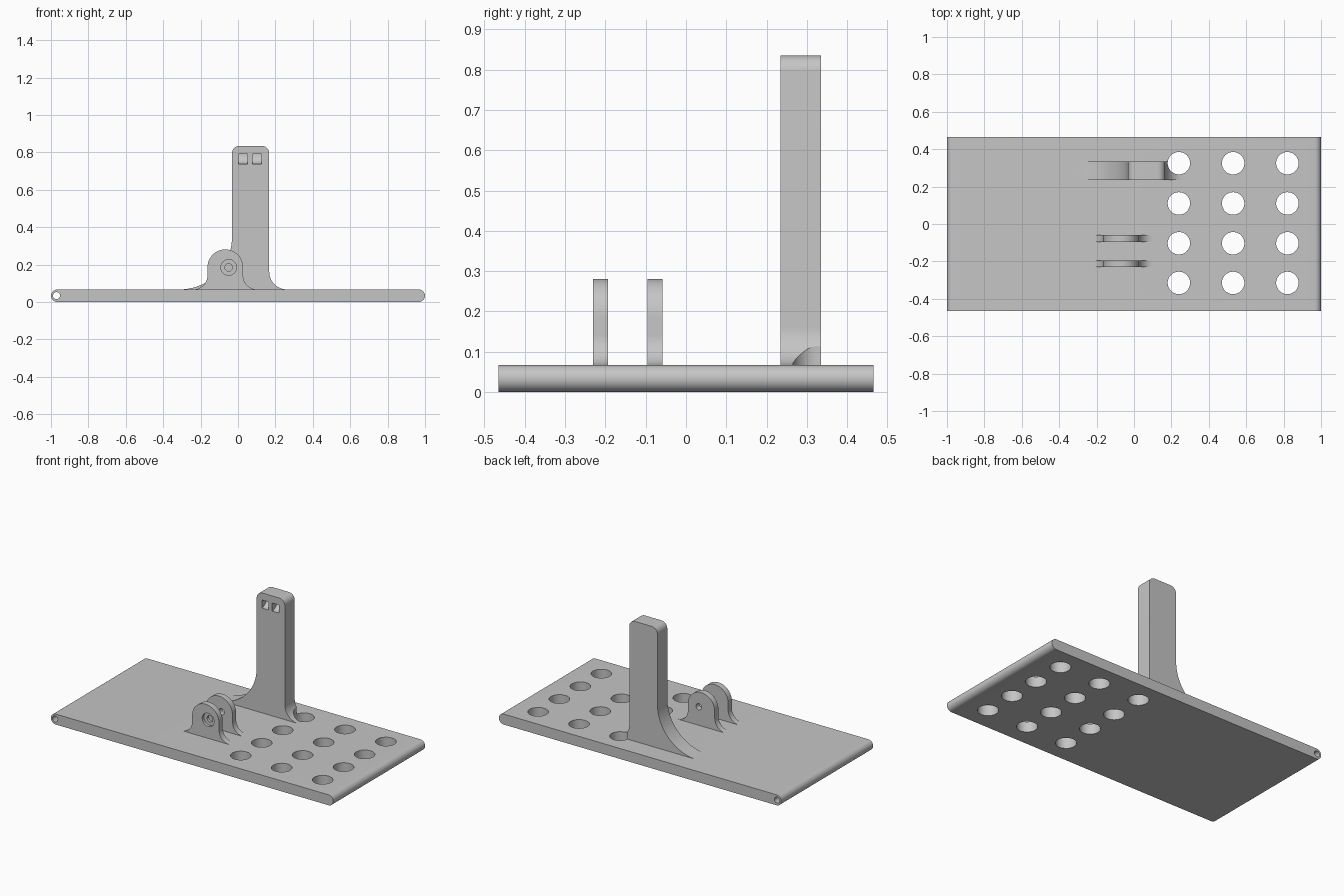
import bpy, bmesh, math

if "Cube" in bpy.data.objects:
    bpy.data.objects.remove(bpy.data.objects["Cube"])

grey = bpy.data.materials.new("light grey")
grey.diffuse_color = (0.56, 0.56, 0.56, 1)
grey.use_nodes = True
grey.node_tree.nodes["Principled BSDF"].inputs["Base Color"].default_value = grey.diffuse_color
TOP = 0.067      # upper face of the base plate
SINK = 0.05      # parts reach a little into the plate


def arc(cx, cz, r, a0, a1, n=16):
    """Points on an arc, angles in degrees."""
    steps = [math.radians(a0 + (a1 - a0) * i / n) for i in range(n + 1)]
    return [(cx + r * math.cos(a), cz + r * math.sin(a)) for a in steps]


def prism(name, outlines, lo, hi, axis="y"):
    """Extrude closed outlines along an axis between lo and hi."""
    place = {"x": lambda p, d: (d, p[0], p[1]),
             "y": lambda p, d: (p[0], d, p[1]),
             "z": lambda p, d: (p[0], p[1], d)}[axis]
    bm = bmesh.new()
    for pts in outlines:
        face = bm.faces.new([bm.verts.new(place(p, lo)) for p in pts])
        ext = bmesh.ops.extrude_face_region(bm, geom=[face])
        for v in ext["geom"]:
            if isinstance(v, bmesh.types.BMVert):
                v.co["xyz".index(axis)] = hi
    bmesh.ops.recalc_face_normals(bm, faces=bm.faces)
    mesh = bpy.data.meshes.new(name)
    bm.to_mesh(mesh)
    bm.free()
    ob = bpy.data.objects.new(name, mesh)
    bpy.context.collection.objects.link(ob)
    mesh.materials.append(grey)
    return ob


def circle(x, z, r, n=48):
    return arc(x, z, r, 0, 360, n)[:-1]


def finish(ob, cutters):
    """Cut the holes, then smooth the round faces."""
    bpy.ops.object.select_all(action="DESELECT")
    bpy.context.view_layer.objects.active = ob
    ob.select_set(True)
    for c in cutters:
        mod = ob.modifiers.new("cut", "BOOLEAN")
        mod.operation, mod.solver, mod.object = "DIFFERENCE", "EXACT", c
        bpy.ops.object.modifier_apply(modifier=mod.name)
    bpy.ops.object.shade_smooth_by_angle(angle=math.radians(30))


# Cutters
drain_holes = prism("drain_hole_cutter",
                    [circle(x, y, 0.06) for x in (0.24, 0.53, 0.82)
                     for y in (0.325, 0.11, -0.103, -0.315)], -0.1, 0.3, "z")
rod_hole = prism("rod_hole_cutter", [circle(-0.97, 0.034, 0.019, 32)], -0.6, 0.6)
pin_hole = prism("pin_hole_cutter", [circle(-0.05, 0.185, 0.02, 32)], -0.3, 0.0)
pin_recess = prism("pin_recess_cutter", [circle(-0.05, 0.185, 0.042)], -0.3, -0.213)
# Slots with a curved floor rising towards the back
slot_side = [(0.2, 0.79), (0.2, 0.738)] + arc(0.235, 0.79, 0.052, -90, 0, 10)
slots = [prism("slot_cutter", [slot_side], x, x + 0.047, "x") for x in (0.004, 0.078)]

# Base plate with fully rounded ends
r = TOP / 2
plate = prism("base_plate", [arc(1 - r, r, r, -90, 90) + arc(r - 1, r, r, 90, 270)],
              -0.465, 0.465)
finish(plate, [drain_holes, rod_hole])

# Tall post: wide fillet on the left, small one on the right
L, R, H = -0.032, 0.167, 0.835
post = prism("post", [
    [(L - 0.28, SINK), (R + 0.095, SINK)]
    + arc(R + 0.095, TOP + 0.095, 0.095, 270, 180)
    + arc(R - 0.04, H - 0.04, 0.04, 0, 90, 10)
    + arc(L + 0.04, H - 0.04, 0.04, 90, 180, 10)
    + arc(L - 0.28, TOP + 0.28, 0.28, 0, -90, 24)], 0.235, 0.335)
finish(post, [drain_holes] + slots)

# Pair of pivot lugs
L, R, f = -0.163, 0.027, 0.075
lug_outline = ([(L - f, SINK), (R + f, SINK)]
               + arc(R + f, TOP + f, f, 270, 180)
               + arc((L + R) / 2, 0.281 - (R - L) / 2, (R - L) / 2, 0, 180, 32)
               + arc(L - f, TOP + f, f, 0, -90))
front_lug = prism("front_lug", [lug_outline], -0.231, -0.194)
finish(front_lug, [pin_recess, pin_hole])
back_lug = prism("back_lug", [lug_outline], -0.095, -0.058)
finish(back_lug, [pin_hole])

for c in [drain_holes, rod_hole, pin_hole, pin_recess] + slots:
    bpy.data.objects.remove(c)
